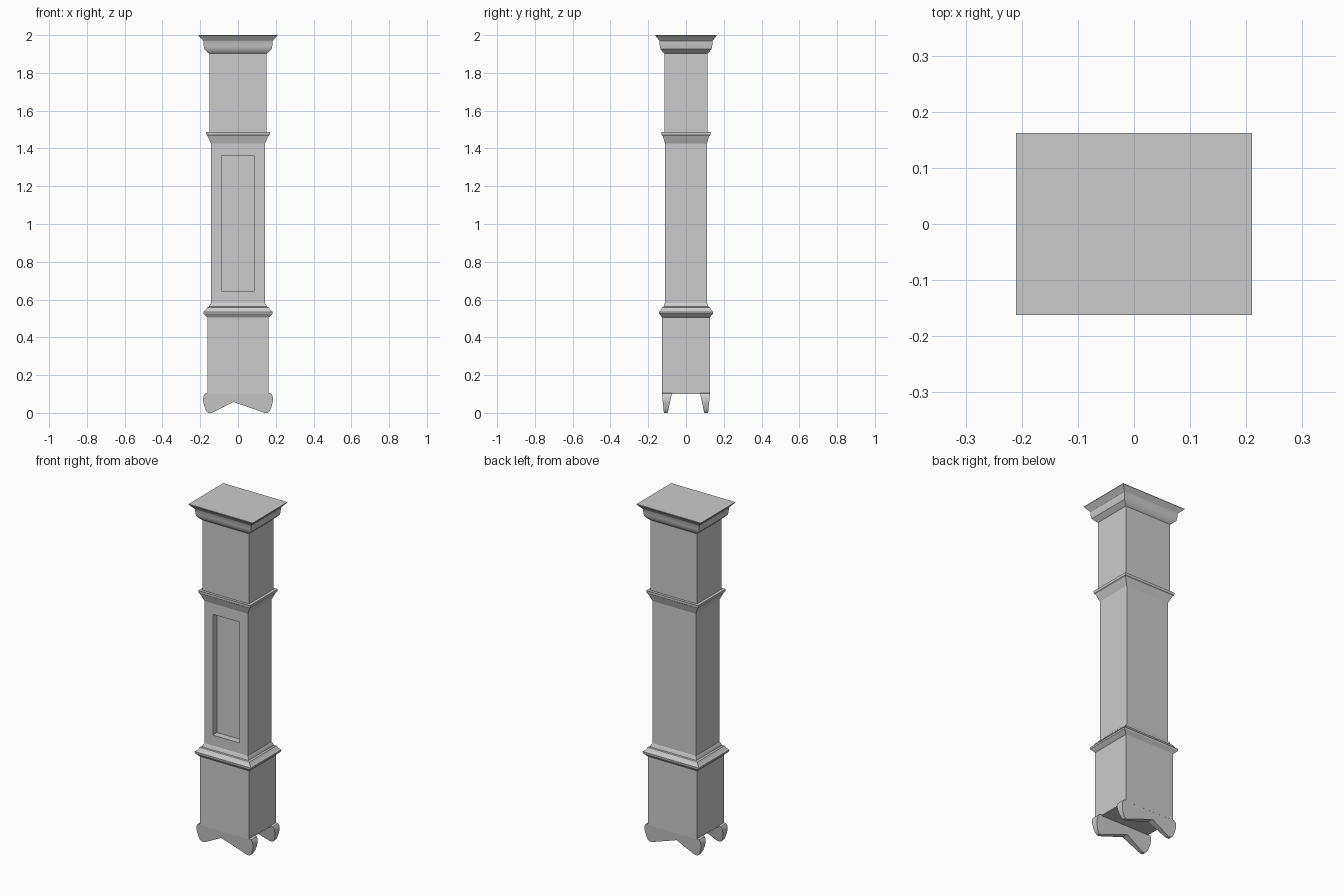
import bpy, bmesh, math
from mathutils import Vector

if "Cube" in bpy.data.objects:
    bpy.data.objects.remove(bpy.data.objects["Cube"])


def finish(name, bm, smooth=False):
    bmesh.ops.recalc_face_normals(bm, faces=bm.faces)
    me = bpy.data.meshes.new(name)
    bm.to_mesh(me)
    bm.free()
    ob = bpy.data.objects.new(name, me)
    bpy.context.collection.objects.link(ob)
    if smooth:
        bpy.ops.object.select_all(action='DESELECT')
        ob.select_set(True)
        bpy.context.view_layer.objects.active = ob
        bpy.ops.object.shade_smooth_by_angle(angle=math.radians(30))
    return ob


def stack(sections):
    """Loft rectangular sections (z, half width, half depth), capped at both ends."""
    bm = bmesh.new()
    rings = [[bm.verts.new((sx * hx, sy * hy, z))
              for sx, sy in ((-1, -1), (1, -1), (1, 1), (-1, 1))]
             for z, hx, hy in sections]
    for a, b in zip(rings, rings[1:]):
        for i in range(4):
            j = (i + 1) % 4
            bm.faces.new((a[i], a[j], b[j], b[i]))
    bm.faces.new(rings[0][::-1])
    bm.faces.new(rings[-1])
    bmesh.ops.recalc_face_normals(bm, faces=bm.faces)
    return bm


# Plinth and hood boxes
finish("base_case", stack([(0.10, .161, .127), (0.506, .161, .127)]))
finish("hood_case", stack([(1.487, .152, .115), (1.905, .152, .115)]))

# Waist with a recessed door panel in the front
bm = stack([(0.58, .142, .110), (1.43, .142, .110)])
front = min(bm.faces, key=lambda f: f.calc_center_median().y)
bmesh.ops.inset_individual(bm, faces=[front], thickness=.05)
for v in front.verts:
    v.co.x = math.copysign(.088, v.co.x)
    v.co.z = 1.36 if v.co.z > 1 else .645
panel = bmesh.ops.extrude_discrete_faces(bm, faces=[front])["faces"][0]
bmesh.ops.translate(bm, verts=panel.verts, vec=Vector((0, .04, 0)))
finish("waist_case", bm)

# Mouldings
finish("lower_moulding", stack([
    (.505, .161, .127), (.514, .172, .133), (.525, .183, .142), (.535, .184, .143),
    (.546, .171, .133), (.559, .163, .126), (.562, .152, .119),
    (.575, .148, .115), (.583, .142, .110)]), True)
finish("upper_moulding", stack([
    (1.425, .142, .110), (1.439, .149, .115), (1.45, .154, .118),
    (1.468, .162, .124), (1.472, .168, .129), (1.487, .169, .130)]), True)
finish("crown_moulding", stack([
    (1.903, .152, .115), (1.909, .160, .122), (1.926, .178, .135), (1.945, .182, .139),
    (1.968, .183, .140), (1.972, .186, .142), (1.985, .198, .153),
    (1.997, .210, .162), (2.0, .210, .162)]), True)

# Shaped bracket feet: front outline, tapered in depth toward the floor
outline = [(.161, .105), (.175, .102), (.183, .09), (.185, .07), (.183, .052),
           (.176, .028), (.168, .010), (.158, 0), (.140, 0), (.130, .004)]
profile = outline + [(-.024, .058)] + [(-x, z) for x, z in reversed(outline)]
for name, side in (("front_feet", -1), ("back_feet", 1)):
    bm = bmesh.new()
    outer, inner = [], []
    for x, z in profile:
        t = min(z / .1, 1)
        outer.append(bm.verts.new((x, side * (.117 + .010 * t), z)))
        inner.append(bm.verts.new((x, side * (.097 - .022 * t), z)))
    bm.faces.new(outer)
    bm.faces.new(inner[::-1])
    n = len(profile)
    for i in range(n):
        j = (i + 1) % n
        bm.faces.new((outer[i], outer[j], inner[j], inner[i]))
    finish(name, bm, True)
